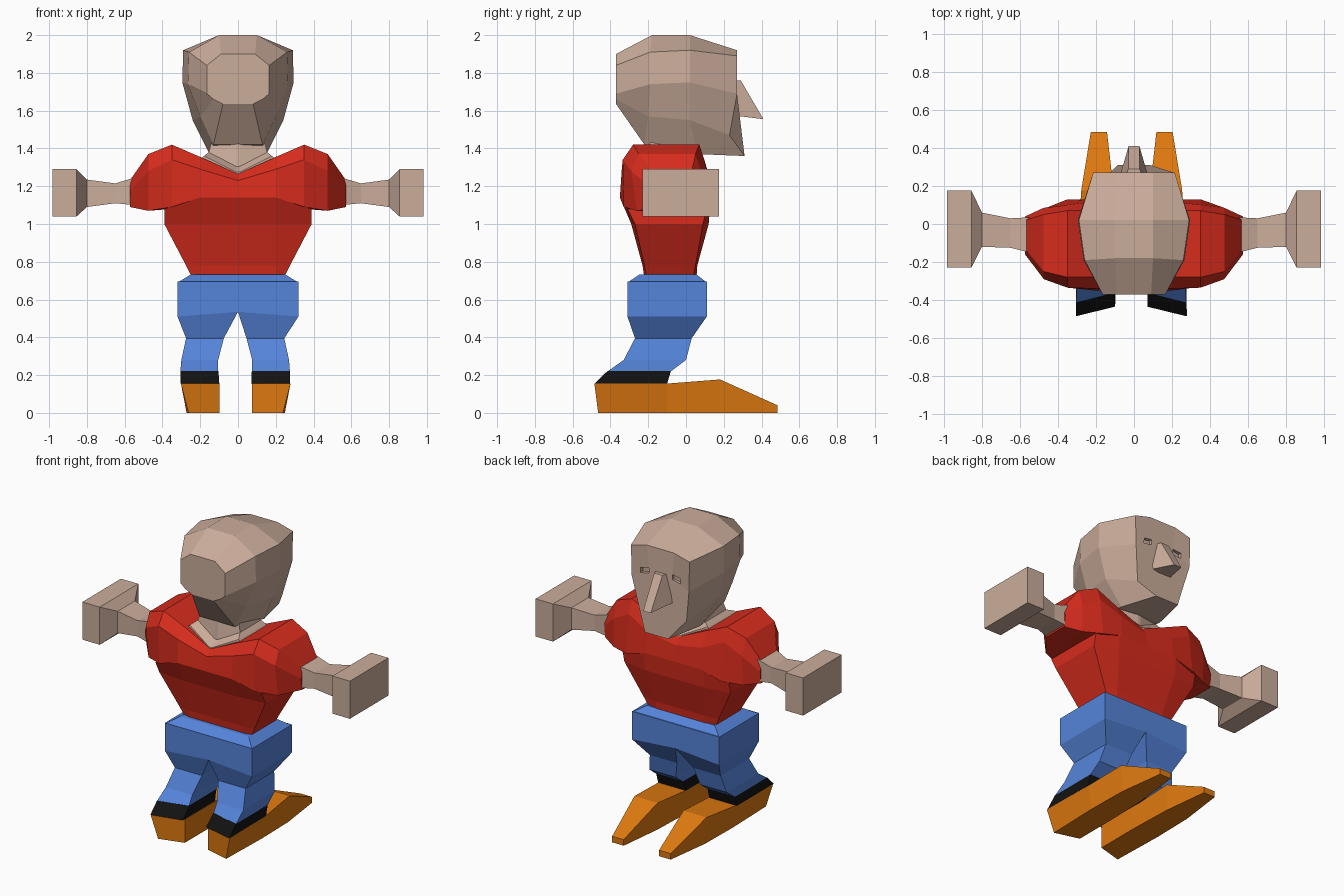
import bpy, bmesh


def material(name, rgb):
    m = bpy.data.materials.new(name)
    m.diffuse_color = (*rgb, 1)
    return m


SKIN = material("skin", (0.60, 0.42, 0.33))
RED = material("red", (0.68, 0.025, 0.012))
BLUE = material("blue", (0.09, 0.23, 0.70))
BLACK = material("black", (0.006, 0.006, 0.006))
ORANGE = material("orange", (0.73, 0.19, 0.005))


def loft(name, rings, mat):
    """Skin a list of equal-length 3D rings and cap both ends."""
    bm = bmesh.new()
    vs = [[bm.verts.new(p) for p in r] for r in rings]
    n = len(rings[0])
    for a, b in zip(vs, vs[1:]):
        for i in range(n):
            bm.faces.new((a[i], a[(i + 1) % n], b[(i + 1) % n], b[i]))
    bm.faces.new(vs[0])
    bm.faces.new(vs[-1])
    bmesh.ops.recalc_face_normals(bm, faces=bm.faces)
    me = bpy.data.meshes.new(name)
    bm.to_mesh(me)
    bm.free()
    me.materials.append(mat)
    ob = bpy.data.objects.new(name, me)
    bpy.context.collection.objects.link(ob)
    return ob


def sym(half):
    """Close a right-hand half ring with its mirror image."""
    return half + [(-x, y, z) for x, y, z in reversed(half)]


def box_ring_x(x, y0, y1, z0, z1):
    return [(x, y0, z0), (x, y1, z0), (x, y1, z1), (x, y0, z1)]


# Head: half rings from back of skull to face
head = loft("head", [sym(h) for h in (
    [(.09, -.37, 1.90), (.165, -.37, 1.84), (.165, -.37, 1.69), (.13, -.37, 1.66), (.08, -.37, 1.635)],
    [(.10, -.18, 2.0), (.26, -.19, 1.91), (.265, -.19, 1.74), (.20, -.2, 1.57), (.13, -.22, 1.42)],
    [(.10, .02, 2.0), (.29, .02, 1.92), (.295, .02, 1.75), (.24, .02, 1.55), (.15, .06, 1.37)],
    [(.10, .27, 1.92), (.215, .27, 1.89), (.21, .27, 1.69), (.165, .23, 1.47), (.085, .31, 1.36)],
)], SKIN)

# Eye sockets: shallow cuts in the face
for s in (-1, 1):
    x0, x1 = s * .085, s * .145
    eye = loft("eye_cutter", [box_ring_x(x0, .245, .30, 1.735, 1.77),
                              box_ring_x(x1, .245, .30, 1.725, 1.76)], SKIN)
    eye.hide_render = True
    eye.hide_viewport = True
    cut = head.modifiers.new("eye_socket", 'BOOLEAN')
    cut.operation = 'DIFFERENCE'
    cut.solver = 'EXACT'
    cut.object = eye

# Nose wedge
loft("nose", [sym([(.03, .29, 1.76), (.045, .25, 1.76)]),
              sym([(.028, .41, 1.555), (.075, .25, 1.575)])], SKIN)

# Neck: V-shaped base rising into the skull
loft("neck", [sym(h) for h in (
    [(.01, -.29, 1.25), (.20, -.25, 1.34), (.20, .03, 1.34), (.01, .08, 1.25)],
    [(.01, -.29, 1.275), (.18, -.25, 1.36), (.18, .03, 1.36), (.01, .08, 1.275)],
    [(.01, -.23, 1.305), (.155, -.2, 1.38), (.155, .02, 1.38), (.01, .05, 1.305)],
    [(.01, -.22, 1.45), (.13, -.18, 1.47), (.13, .02, 1.47), (.01, .05, 1.45)],
)], SKIN)

# Shirt top and sleeves: (y, z) sections across x
sections = [
    (0, [(-.29, 1.265), (-.33, 1.23), (-.35, 1.14), (.13, 1.12), (.11, 1.22), (.08, 1.265)]),
    (.2, [(-.28, 1.355), (-.34, 1.29), (-.35, 1.14), (.13, 1.12), (.12, 1.26), (.07, 1.355)]),
    (.35, [(-.28, 1.42), (-.335, 1.34), (-.33, 1.09), (.13, 1.08), (.10, 1.33), (.07, 1.42)]),
    (.475, [(-.25, 1.37), (-.29, 1.28), (-.26, 1.07), (.08, 1.07), (.085, 1.26), (.05, 1.37)]),
    (.573, [(-.13, 1.23), (-.16, 1.17), (-.14, 1.09), (.03, 1.09), (.04, 1.17), (.02, 1.23)]),
]
spans = [(-x, p) for x, p in reversed(sections[1:])] + sections
loft("shirt_shoulders", [[(x, y, z) for y, z in p] for x, p in spans], RED)

# Shirt body, tapering to the waist
loft("shirt_body", [sym(h) for h in (
    [(.20, -.22, .71), (.25, -.21, .73), (.25, .04, .73), (.18, .055, .71)],
    [(.20, -.23, .78), (.275, -.22, .78), (.275, .05, .78), (.18, .06, .78)],
    [(.20, -.29, 1.0), (.39, -.27, 1.0), (.39, .09, 1.0), (.22, .12, 1.0)],
    [(.20, -.35, 1.14), (.39, -.31, 1.08), (.39, .11, 1.08), (.22, .13, 1.12)],
)], RED)

# Forearm and block hand
ARM = [(.55, -.15, .035, 1.10, 1.245), (.65, -.125, .03, 1.11, 1.215),
       (.80, -.12, .06, 1.09, 1.235), (.855, -.23, .175, 1.04, 1.29), (.983, -.23, .175, 1.04, 1.29)]

# Trousers: each row is z, inner x, outer x, back y, front y
LEG = [(.695, 0, .32, -.31, .11), (.51, 0, .32, -.31, .11), (.395, .06, .26, -.27, .03),
       (.28, .09, .285, -.33, 0), (.22, .09, .29, -.415, -.08)]
CUFF = [(.222, .088, .29, -.415, -.08), (.155, .085, .29, -.485, -.10)]

# Shoe: each row is y at inner and outer edge, inner x, top outer x, bottom outer x, top z
SHOE = [(-.42, -.485, .085, .29, .25, .155), (-.10, -.10, .085, .285, .26, .155),
        (.18, .18, .095, .265, .255, .177), (.485, .485, .13, .215, .215, .04)]

for s, side in ((-1, "left"), (1, "right")):
    loft(side + "_arm", [box_ring_x(s * r[0], *r[1:]) for r in ARM], SKIN)

    def lower(rows):
        rings = []
        for z, xi, xo, yb, yf in rows:
            d = -.015 if z < .5 else 0      # legs sit slightly off centre
            skew = .05 if z < .25 else 0    # heels angle inwards
            rings.append([(s * xi + d, yb + skew, z), (s * xo + d, yb, z),
                          (s * xo + d, yf, z), (s * xi + d, yf, z)])
        # square crotch sides meet above the leg gap
        return rings

    legs = lower(LEG)
    for k in (0, 3):
        legs[1][k] = (0, legs[1][k][1], .535)
    loft(side + "_trouser_leg", legs, BLUE)
    loft(side + "_cuff", lower(CUFF), BLACK)
    loft(side + "_shoe", [[(s * xi - .012, yi, zt), (s * xt - .012, yo, zt),
                           (s * xb - .012, min(max(yo, -.465), .485), 0), (s * xi - .012, yi, 0)]
                          for yi, yo, xi, xt, xb, zt in SHOE], ORANGE)

# Waistband sloping in to the shirt
loft("waistband", [sym([(x, y0, z), (x, y1, z)]) for x, y0, y1, z in
                   ((.32, -.31, .11, .69), (.25, -.245, .055, .733))], BLUE)
